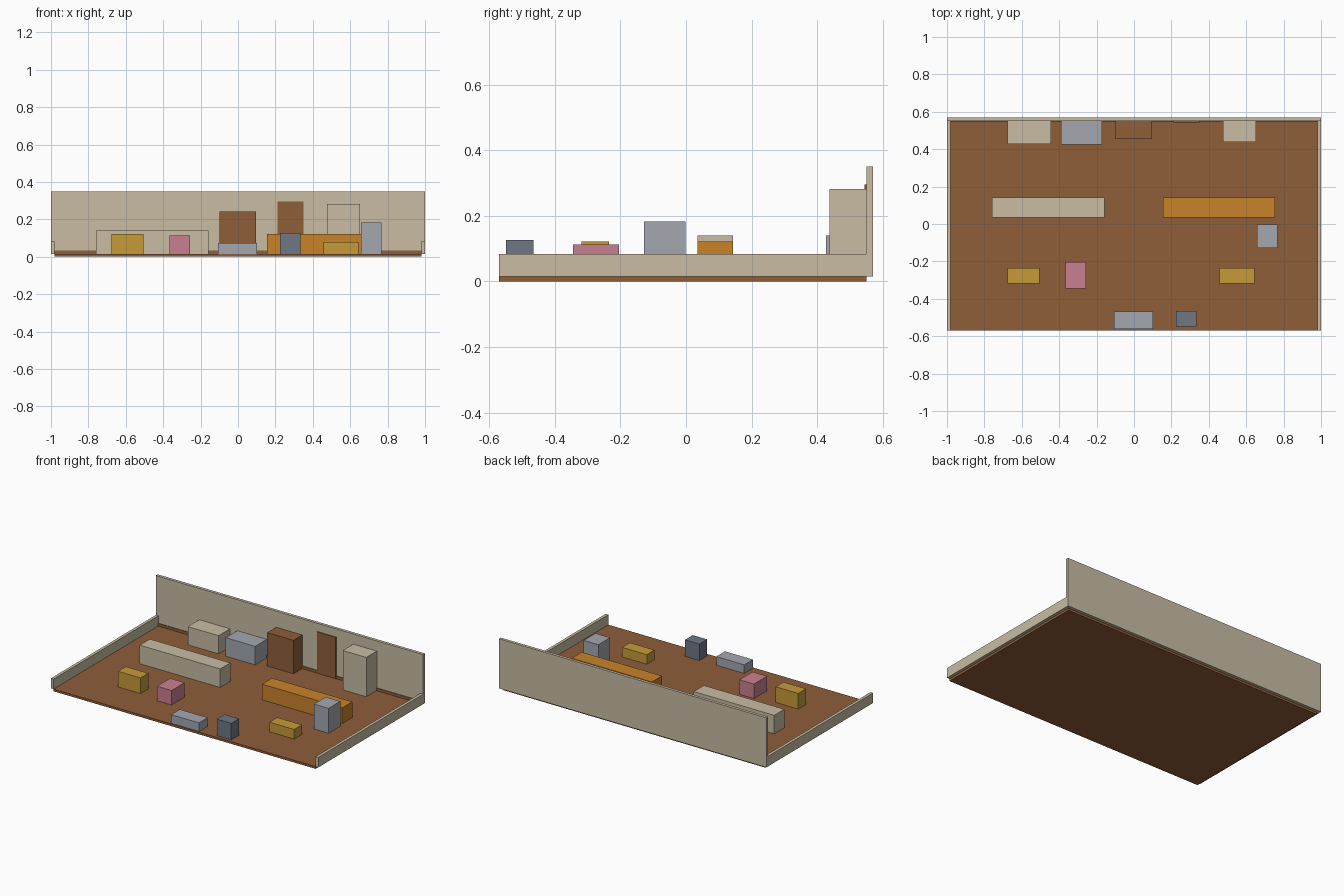
import bpy

if "Cube" in bpy.data.objects:
    bpy.data.objects.remove(bpy.data.objects["Cube"])


def material(name, rgb):
    """Flat colour from sRGB 0-255 values, stored as linear."""
    def lin(c):
        c /= 255
        return c / 12.92 if c <= 0.04045 else ((c + 0.055) / 1.055) ** 2.4
    m = bpy.data.materials.new(name)
    m.diffuse_color = (*[lin(c) for c in rgb], 1)
    m.use_nodes = True
    m.node_tree.nodes["Principled BSDF"].inputs["Base Color"].default_value = m.diffuse_color
    return m


brown = material("brown_wood", (143, 94, 58))
beige = material("beige", (200, 188, 164))
grey = material("light_grey", (163, 167, 176))
slate = material("slate_grey", (112, 119, 133))
pink = material("pink", (201, 128, 145))
orange = material("orange", (200, 131, 42))
yellow = material("mustard", (198, 154, 56))


def box(name, mat, x0, x1, y0, y1, z0, z1):
    bpy.ops.mesh.primitive_cube_add(
        size=1, location=((x0 + x1) / 2, (y0 + y1) / 2, (z0 + z1) / 2))
    o = bpy.context.object
    o.name = name
    o.scale = (x1 - x0, y1 - y0, z1 - z0)
    bpy.ops.object.transform_apply(location=False, rotation=False, scale=True)
    o.data.materials.append(mat)
    return o


F = 0.015     # floor top
B = 0.55      # inner face of the back wall
D = 0.57      # half depth

# room shell
box("floor", brown, -0.98, 0.98, -D, B, 0, F)
box("back_wall", beige, -1, 1, B, D, F, 0.35)
for side, x in (("left", -0.99), ("right", 0.99)):
    box(side + "_low_wall", beige, x - 0.01, x + 0.01, -D, B, F, 0.083)
box("baseboard", brown, -0.98, 0.98, B - 0.004, B, F, 0.033)
box("back_door", brown, 0.21, 0.35, B - 0.006, B, F, 0.295)

# furniture: name, colour, x range, y range, top height
furniture = (
    ("back_shelf", beige, -0.675, -0.445, 0.428, B, 0.138),
    ("back_counter", grey, -0.39, -0.17, 0.426, B, 0.14),
    ("wardrobe", brown, -0.10, 0.097, 0.455, B, 0.241),
    ("tall_cabinet", beige, 0.477, 0.653, 0.438, B, 0.281),
    ("long_beige_counter", beige, -0.76, -0.158, 0.035, 0.143, 0.14),
    ("long_orange_counter", orange, 0.155, 0.755, 0.035, 0.143, 0.121),
    ("side_machine", grey, 0.657, 0.767, -0.128, -0.002, 0.183),
    ("left_yellow_crate", yellow, -0.675, -0.506, -0.318, -0.235, 0.121),
    ("right_yellow_crate", yellow, 0.458, 0.643, -0.318, -0.235, 0.08),
    ("pink_crate", pink, -0.365, -0.256, -0.345, -0.204, 0.113),
    ("front_bench", grey, -0.107, 0.102, -0.562, -0.469, 0.073),
    ("front_bin", slate, 0.225, 0.333, -0.548, -0.465, 0.126),
)
for name, mat, x0, x1, y0, y1, top in furniture:
    box(name, mat, x0, x1, y0, y1, F, top)
